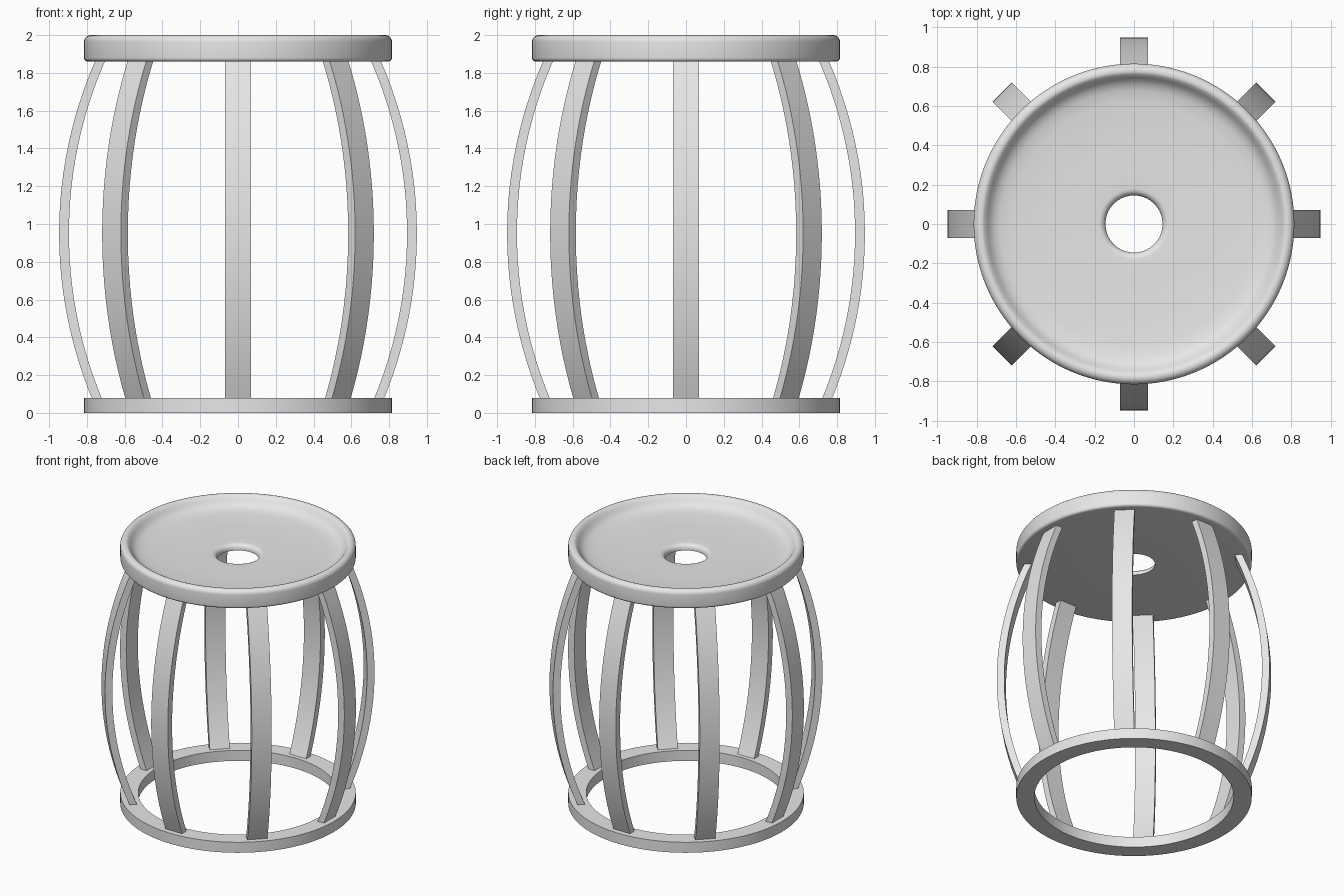
import bpy, bmesh, math
from mathutils import Matrix, Vector

cube = bpy.data.objects.get("Cube")
if cube:
    bpy.data.objects.remove(cube, do_unlink=True)

# Single plain grey material
GREY = (0.8, 0.8, 0.8, 1.0)
mat = bpy.data.materials.new("plain_grey")
mat.use_nodes = True
mat.diffuse_color = GREY
for node in mat.node_tree.nodes:
    if node.type == 'BSDF_PRINCIPLED':
        node.inputs["Base Color"].default_value = GREY


def finish(name, bm, angle=35):
    bmesh.ops.recalc_face_normals(bm, faces=bm.faces)
    mesh = bpy.data.meshes.new(name)
    bm.to_mesh(mesh)
    bm.free()
    mesh.materials.append(mat)
    obj = bpy.data.objects.new(name, mesh)
    bpy.context.collection.objects.link(obj)
    bpy.ops.object.select_all(action='DESELECT')
    obj.select_set(True)
    bpy.context.view_layer.objects.active = obj
    bpy.ops.object.shade_smooth_by_angle(angle=math.radians(angle))
    return obj


def lathe(name, profile, steps=96):
    """Spin a closed (radius, height) outline around the z axis."""
    bm = bmesh.new()
    verts = [bm.verts.new((r, 0, z)) for r, z in profile]
    edges = [bm.edges.new((v, verts[i - 1])) for i, v in enumerate(verts)]
    bmesh.ops.spin(bm, geom=verts + edges, cent=(0, 0, 0), axis=(0, 0, 1),
                   angle=math.tau, steps=steps, use_merge=True)
    bmesh.ops.remove_doubles(bm, verts=bm.verts, dist=1e-5)
    return finish(name, bm)


def fillet(cx, cz, radius, start, end, steps=5):
    """Points of a rounded corner, angles in degrees."""
    angles = [math.radians(start + (end - start) * i / steps) for i in range(steps + 1)]
    return [(cx + radius * math.cos(a), cz + radius * math.sin(a)) for a in angles]


# Dished seat with a rounded rim and a central hole
seat = [(0.145, 1.86)]
seat += fillet(0.795, 1.88, 0.02, -90, 0)
seat += fillet(0.78, 1.965, 0.035, 0, 120, 8)
seat += [(0.745, 1.972), (0.73, 1.953), (0.71, 1.937), (0.68, 1.925),
         (0.62, 1.917), (0.45, 1.909), (0.25, 1.905)]
seat += fillet(0.18, 1.87, 0.035, 90, 180, 6)
lathe("seat", seat)

# Flat base ring
lathe("base_ring", [(0.69, 0), (0.815, 0), (0.815, 0.08), (0.69, 0.08)])

# Eight bowed slats between the ring and the seat
MID_Z, OUTER, THICK, HALF_W, BOW_R = 0.95, 0.947, 0.052, 0.07, 2.28
LOW, HIGH, STEPS = 0.06, 1.875, 24


def slat(name, turn):
    bm = bmesh.new()
    rot = Matrix.Rotation(turn, 4, 'Z')
    rings = []
    for i in range(STEPS + 1):
        z = LOW + (HIGH - LOW) * i / STEPS
        out = OUTER - BOW_R + math.sqrt(BOW_R ** 2 - (z - MID_Z) ** 2)
        corners = [(out, -HALF_W), (out, HALF_W),
                   (out - THICK, HALF_W), (out - THICK, -HALF_W)]
        rings.append([bm.verts.new(rot @ Vector((x, y, z))) for x, y in corners])
    for a, b in zip(rings, rings[1:]):
        for k in range(4):
            n = (k + 1) % 4
            bm.faces.new((a[k], a[n], b[n], b[k]))
    bm.faces.new(rings[0])
    bm.faces.new(rings[-1])
    finish(name, bm)


for n in range(8):
    slat(f"slat_{n + 1}", n * math.tau / 8)
